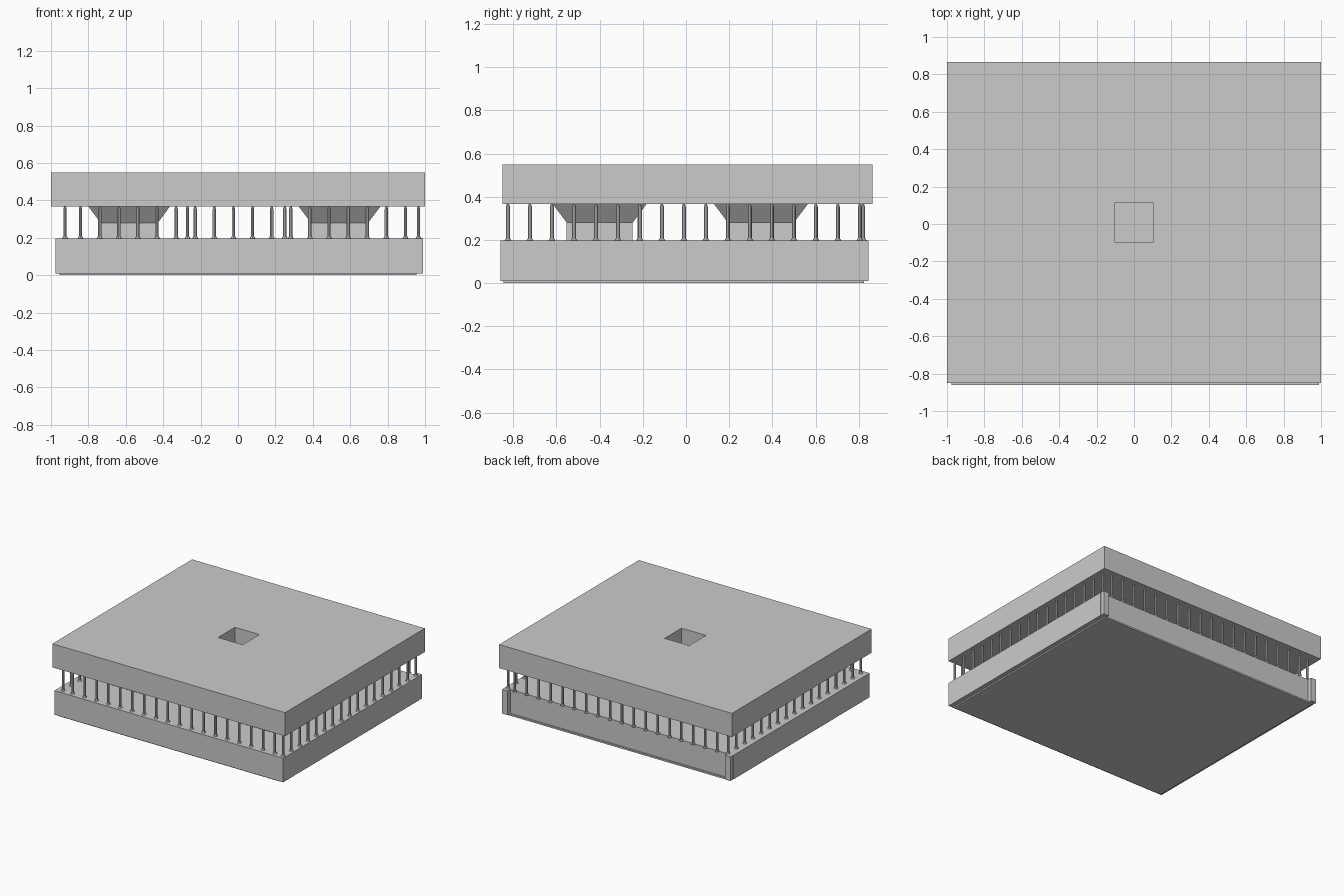
import bpy
import bmesh

old = bpy.data.objects.get("Cube")
if old:
    bpy.data.objects.remove(old, do_unlink=True)

stone = bpy.data.materials.new("light_grey_stone")
stone.use_nodes = True
GREY = (0.6, 0.6, 0.6, 1)
stone.diffuse_color = GREY
stone.node_tree.nodes["Principled BSDF"].inputs["Base Color"].default_value = GREY


def finish(name, bm):
    bmesh.ops.recalc_face_normals(bm, faces=bm.faces)
    mesh = bpy.data.meshes.new(name)
    bm.to_mesh(mesh)
    bm.free()
    mesh.materials.append(stone)
    obj = bpy.data.objects.new(name, mesh)
    bpy.context.collection.objects.link(obj)
    return obj


def loop(bm, x0, x1, y0, y1, z):
    return [bm.verts.new((x, y, z)) for x, y in ((x0, y0), (x1, y0), (x1, y1), (x0, y1))]


def bridge(bm, a, b):
    for i in range(4):
        j = (i + 1) % 4
        bm.faces.new((a[i], a[j], b[j], b[i]))


def stack(name, levels):
    """Closed solid through rectangular sections (x0, x1, y0, y1, z)."""
    bm = bmesh.new()
    loops = [loop(bm, *level) for level in levels]
    for a, b in zip(loops, loops[1:]):
        bridge(bm, a, b)
    bm.faces.new(loops[0])
    bm.faces.new(loops[-1])
    return finish(name, bm)


def box(name, x0, x1, y0, y1, z0, z1):
    return stack(name, [(x0, x1, y0, y1, z0), (x0, x1, y0, y1, z1)])


# Lower storey on a thin recessed footing
FLOOR, CEILING, ROOF = 0.197, 0.367, 0.55
box("footing", -0.955, 0.955, -0.845, 0.825, 0, 0.012)
box("lower_storey", -0.975, 0.99, -0.86, 0.812, 0.01, FLOOR)
box("back_corner_left", 0.94, 0.988, 0.812, 0.845, 0.01, FLOOR)
box("back_corner_right", -0.973, -0.925, 0.812, 0.845, 0.01, FLOOR)

# Upper storey with a square light shaft
bm = bmesh.new()
outer = [loop(bm, -1, 1, -0.85, 0.865, z) for z in (CEILING, ROOF)]
inner = [loop(bm, -0.105, 0.105, -0.095, 0.112, z) for z in (CEILING, ROOF)]
bridge(bm, *outer)
bridge(bm, *inner)
bridge(bm, outer[0], inner[0])
bridge(bm, outer[1], inner[1])
finish("upper_storey", bm)

# Four piers with flared heads
for side, x in (("right", -0.582), ("left", 0.543)):
    for end, y in (("front", -0.4), ("back", 0.347)):
        sections = [(0.153, FLOOR), (0.153, 0.28), (0.218, CEILING)]
        stack(f"{end}_{side}_pier",
              [(x - r, x + r, y - r, y + r, z) for r, z in sections])

# Slender columns with wider feet and narrow necks
PROFILE = [(0.016, FLOOR), (0.009, 0.208), (0.009, 0.352), (0.005, CEILING)]


def colonnade(name, points):
    bm = bmesh.new()
    for x, y in points:
        for (r0, z0), (r1, z1) in zip(PROFILE, PROFILE[1:]):
            part = bmesh.ops.create_cone(bm, segments=8, radius1=r0, radius2=r1, depth=z1 - z0)
            bmesh.ops.translate(bm, verts=part["verts"], vec=(x, y, (z0 + z1) / 2))
    finish(name, bm)


row_x = [-0.842 + 0.1022 * i for i in range(18)]
row_y = [-0.825 + 0.1019 * i for i in range(17)]
colonnade("front_columns", [(x, -0.825) for x in row_x])
colonnade("back_columns", [(x, 0.82) for x in row_x])
colonnade("right_columns", [(-0.925, y) for y in row_y])
colonnade("left_columns", [(0.965, y) for y in row_y])
colonnade("court_columns", [(x, y) for x in (-0.27, 0.25) for y in (-0.215, 0.295)])
